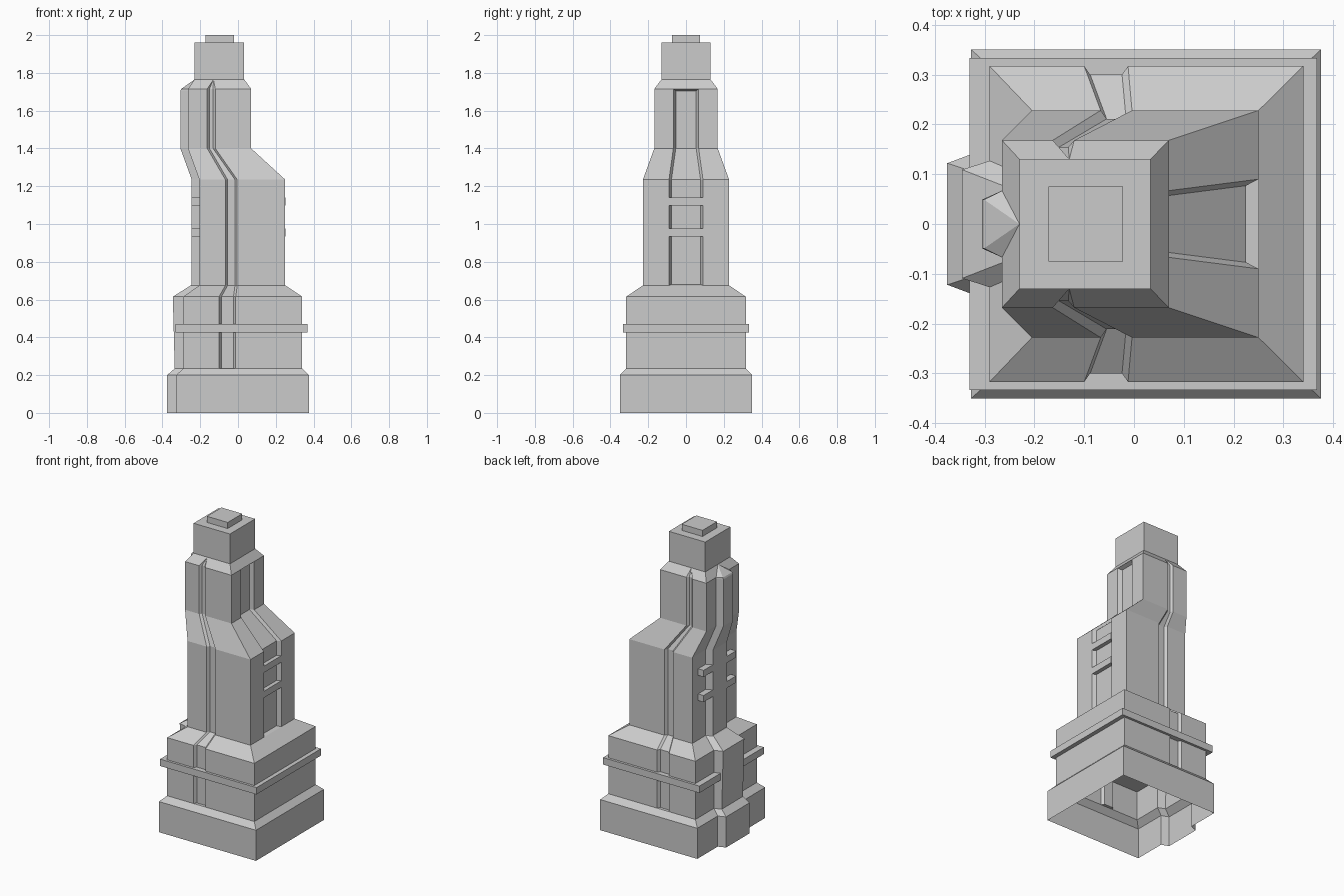
import bpy, bmesh

if "Cube" in bpy.data.objects:
    bpy.data.objects.remove(bpy.data.objects["Cube"])


def make_object(name, bm):
    bmesh.ops.recalc_face_normals(bm, faces=bm.faces)
    mesh = bpy.data.meshes.new(name)
    bm.to_mesh(mesh)
    bm.free()
    ob = bpy.data.objects.new(name, mesh)
    bpy.context.collection.objects.link(ob)
    return ob


def box(name, x0, x1, y0, y1, z0, z1):
    bm = bmesh.new()
    bmesh.ops.create_cube(bm, size=1)
    for v in bm.verts:
        v.co = ((x0 + x1) / 2 + v.co.x * (x1 - x0),
                (y0 + y1) / 2 + v.co.y * (y1 - y0),
                (z0 + z1) / 2 + v.co.z * (z1 - z0))
    return make_object(name, bm)


def section(z, rect, front, left, right):
    """Rectangle with a groove front and back, a rib on the left, a groove on the right."""
    x0, x1, y = rect
    a, b, fd = front          # groove edges and depth
    lw, ld = left             # rib half width and height
    rw, rd = right            # groove half width and depth
    ia = 0.012 if fd else 0
    il = 0.018 if ld else 0
    ir = 0.013 if rd else 0
    low = [(x0, -y), (a, -y), (a + ia, -y + fd), (b - ia, -y + fd), (b, -y), (x1, -y),
           (x1, -rw), (x1 - rd, -rw + ir)]
    high = [(px, -py) for px, py in reversed(low)]
    rib = [(x0, lw), (x0 - ld, lw - il), (x0 - ld, il - lw), (x0, -lw)]
    return [(px, py, z) for px, py in low + high + rib]


# Tower shell: stacked sections, open underneath
BASE = (-0.327, 0.375, 0.35)
LOWER = (-0.29, 0.34, 0.317)
MID = (-0.205, 0.25, 0.228)
UPPER = (-0.265, 0.07, 0.168)
HEAD = (-0.23, 0.033, 0.13)
sections = [
    (0.0, BASE, (-0.10, -0.012, 0), (0.14, 0.048), (0.09, 0)),
    (0.2, BASE, (-0.10, -0.012, 0), (0.14, 0.048), (0.09, 0)),
    (0.235, LOWER, (-0.10, -0.012, 0), (0.127, 0.045), (0.09, 0)),
    (0.236, LOWER, (-0.10, -0.012, 0.017), (0.127, 0.045), (0.09, 0)),
    (0.615, LOWER, (-0.10, -0.012, 0.017), (0.127, 0.055), (0.09, 0)),
    (0.675, MID, (-0.067, -0.004, 0.017), (0.09, 0.045), (0.09, 0)),
    (0.68, MID, (-0.067, -0.004, 0.017), (0.09, 0.041), (0.09, 0.025)),
    (1.235, MID, (-0.067, -0.004, 0.017), (0.09, 0.04), (0.09, 0.025)),
    (1.40, UPPER, (-0.163, -0.12, 0.014), (0.067, 0.04), (0.067, 0.025)),
    (1.705, UPPER, (-0.163, -0.12, 0.014), (0.067, 0.04), (0.067, 0.025)),
    (1.715, UPPER, (-0.163, -0.12, 0.014), (0.067, 0.036), (0.067, 0)),
    (1.765, HEAD, (-0.13, -0.13, 0), (0, 0), (0.05, 0)),
    (1.96, HEAD, (-0.13, -0.13, 0), (0, 0), (0.05, 0)),
]
bm = bmesh.new()
rings = [[bm.verts.new(p) for p in section(*s)] for s in sections]
n = len(rings[0])
for r0, r1 in zip(rings, rings[1:]):
    for i in range(n):
        j = (i + 1) % n
        bm.faces.new((r0[i], r0[j], r1[j], r1[i]))
bm.faces.new(rings[-1])
bmesh.ops.remove_doubles(bm, verts=bm.verts, dist=1e-4)
make_object("tower_shell", bm)

# Roof cap and base trim band
box("roof_cap", -0.172, -0.022, -0.075, 0.075, 1.955, 2.0)
box("base_band", -0.33, 0.367, -0.333, 0.333, 0.425, 0.47)

# Cross bars on the left and right sides
for k, z in enumerate((0.933, 1.097)):
    box(f"right_bar_{k}", 0.215, 0.251, -0.089, 0.089, z, z + 0.043)
    box(f"left_bar_{k}", -0.245, -0.195, -0.168, 0.168, z, z + 0.043)
